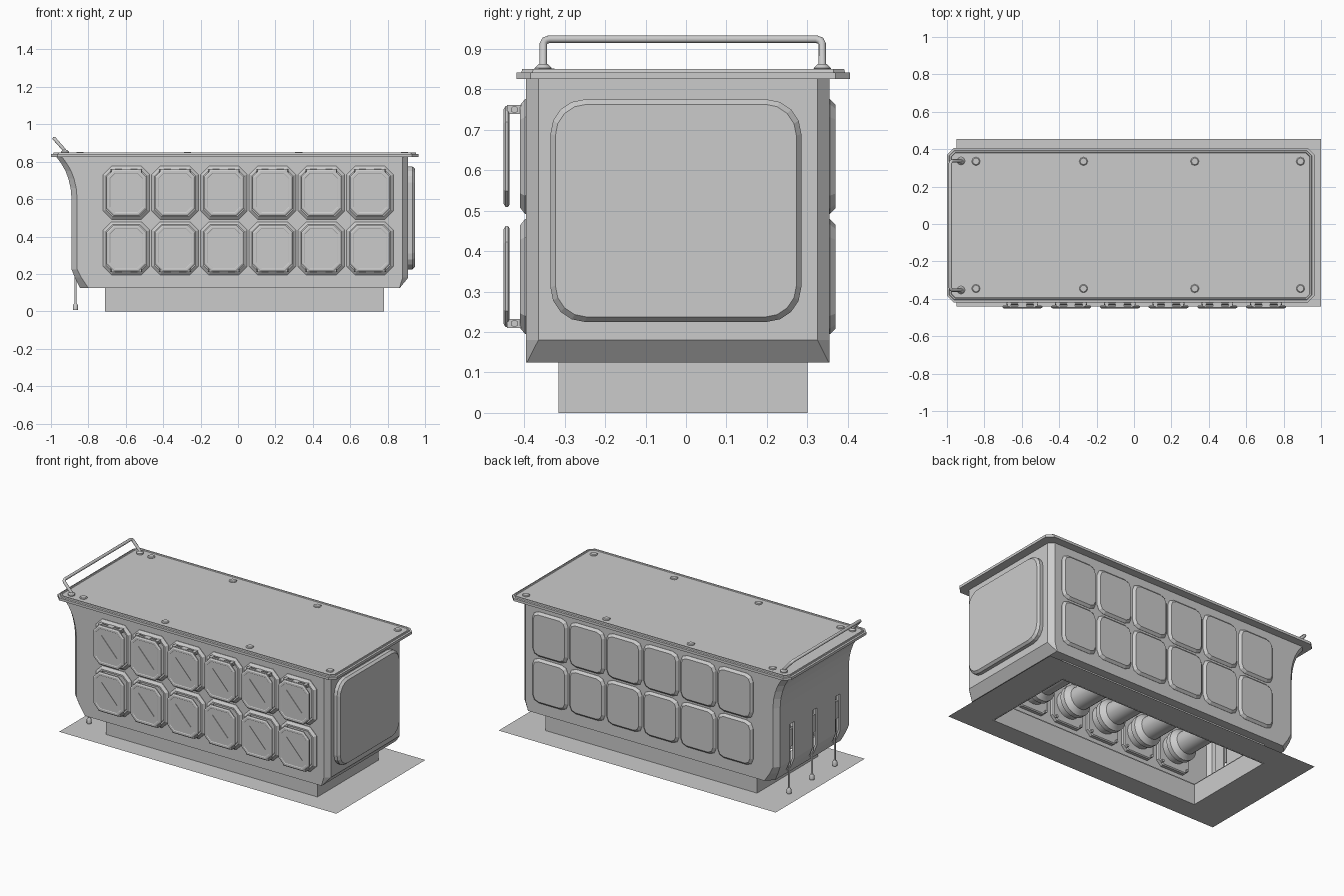
import bpy, bmesh, math
from mathutils import Vector

if "Cube" in bpy.data.objects:
    bpy.data.objects.remove(bpy.data.objects["Cube"])

smooth = []

def make(name, bm):
    bmesh.ops.recalc_face_normals(bm, faces=bm.faces)
    me = bpy.data.meshes.new(name)
    bm.to_mesh(me)
    bm.free()
    ob = bpy.data.objects.new(name, me)
    bpy.context.collection.objects.link(ob)
    return ob

def loft(name, loops, cap0=True, cap1=True):
    bm = bmesh.new()
    rows = [[bm.verts.new(p) for p in lp] for lp in loops]
    n = len(rows[0])
    for a, b in zip(rows, rows[1:]):
        for i in range(n):
            j = (i + 1) % n
            bm.faces.new((a[i], a[j], b[j], b[i]))
    if cap0:
        bm.faces.new(rows[0])
    if cap1:
        bm.faces.new(rows[-1])
    return make(name, bm)

def outline(w, h, c, seg=1):
    """Rectangle with cut (seg=1) or rounded corners"""
    pts = []
    for k, (sx, sy) in enumerate(((1, 1), (-1, 1), (-1, -1), (1, -1))):
        for i in range(seg + 1):
            a = math.pi / 2 * (k + i / seg)
            pts.append((sx * (w / 2 - c) + c * math.cos(a), sy * (h / 2 - c) + c * math.sin(a)))
    return pts

AXES = {'front': lambda u, v, d: (u, -d, v), 'back': lambda u, v, d: (u, d, v),
        'right': lambda u, v, d: (d, u, v), 'top': lambda u, v, d: (u, v, d)}

def plate(name, axis, loc, w, h, c, levels, seg=1):
    """Stacked outlines; levels are (inset, depth along the facing axis)"""
    loops = []
    for ins, d in levels:
        o = outline(w - 2 * ins, h - 2 * ins, max(c - ins * 0.6, 0.002), seg)
        loops.append([Vector(AXES[axis](u, v, d)) + Vector(loc) for u, v in o])
    return loft(name, loops)

def lathe(name, axis, loc, prof, seg=24):
    loops = []
    for r, d in prof:
        loops.append([Vector(AXES[axis](r * math.cos(2 * math.pi * i / seg),
                      r * math.sin(2 * math.pi * i / seg), d)) + Vector(loc) for i in range(seg)])
    ob = loft(name, loops)
    smooth.append(ob)
    return ob

def box(name, lo, hi):
    return loft(name, [[(lo[0], lo[1], z), (hi[0], lo[1], z), (hi[0], hi[1], z), (lo[0], hi[1], z)]
                       for z in (lo[2], hi[2])])

# hollow housing: flared left end, cut lower right edge, open at the pedestal
Y0, Y1 = -0.395, 0.355
def section(z, xl, xr, cl, cr, y0=Y0, y1=Y1):
    return [(xl + cl, y0, z), (xr - cr, y0, z), (xr, y0 + cr, z), (xr, y1 - cr, z),
            (xr - cr, y1, z), (xl + cl, y1, z), (xl, y1 - cl, z), (xl, y0 + cl, z)]
PX0, PX1, PY0, PY1 = -0.71, 0.78, -0.315, 0.30
rows = [section(0.125, PX0, PX1, .002, .002, PY0, PY1), section(0.125, -0.845, 0.865, .045, .002),
        section(0.18, -0.872, 0.91, .035, .03)]
for z, xl in ((.225, -.89), (.60, -.89), (.66, -.895), (.71, -.907), (.75, -.922), (.79, -.945), (.835, -.978)):
    rows.append(section(z, xl, 0.91, .03, .03))
housing = loft("housing", rows, False, False)
sol = housing.modifiers.new("wall", 'SOLIDIFY')
sol.thickness = 0.015
sol.offset = -1

# pedestal and thin floor flange
ped = loft("pedestal", [[(PX0, PY0, z), (PX1, PY0, z), (PX1, PY1, z), (PX0, PY1, z)] for z in (0, .13)], False, False)
m = ped.modifiers.new("wall", 'SOLIDIFY')
m.thickness = 0.01
m.offset = -1
loft("floor_flange", [[(PX0, PY0, .001), (PX1, PY0, .001), (PX1, PY1, .001), (PX0, PY1, .001)],
                      [(-.95, -.44, .001), (1, -.44, .001), (1, .455, .001), (-.95, .455, .001)]], False, False)

# slots in the left end with drop rods
for i, y in enumerate((0.205, -0.025, -0.255)):
    cut = box(f"slot_cutter_{i}", (-1.0, y - .022, .16), (-.84, y + .022, .46))
    cut.hide_render = True
    cut.hide_set(True)
    b = housing.modifiers.new("slot", 'BOOLEAN')
    b.object = cut
    b.operation = 'DIFFERENCE'
    b.solver = 'EXACT'
    box(f"slot_back_{i}", (-.855, y - .035, .15), (-.845, y + .035, .47))
    box(f"rod_holder_{i}", (-.884, y - .013, .31), (-.85, y + .013, .42))
    lathe(f"drop_rod_{i}", 'top', (-.869, y, 0), [(.006, .03), (.006, .32)], 12)
    lathe(f"rod_collar_{i}", 'top', (-.869, y, 0), [(.009, .19), (.009, .22)], 12)
    lathe(f"rod_foot_{i}", 'top', (-.869, y, 0), [(.014, .008), (.014, .032), (.008, .042)], 12)

# lid with raised lip, and its bolts
plate("lid", 'top', (-.018, -.007, 0), 1.964, .824, .035,
      [(0, .825), (0, .841), (.012, .842), (.014, .85), (.022, .85), (.025, .845)])
for x in (-.845, -.27, .325, .89):
    for y in (-.345, .335):
        lathe(f"lid_bolt_{x}_{y}", 'top', (x, y, 0), [(.023, .843), (.023, .848), (.018, .852)], 8)

# rounded panel on the right end
plate("end_panel", 'right', (0, -.025, .5), .62, .55, .085,
      [(0, .905), (0, .932), (.012, .946)], 4)

# hatches, doors, back panels and inner pipes
for col in range(6):
    x = -.597 + col * .2606
    for row, z in enumerate((.337, .634)):
        t = f"{row}_{col}"
        s = 1 if row else -1
        plate("hatch_frame_" + t, 'front', (x, 0, z), .25, .284, .045,
              [(0, .39), (0, .398), (.016, .411), (.026, .411), (.03, .398)])
        plate("door_" + t, 'front', (x, 0, z), .214, .25, .04,
              [(.006, .436), (0, .440), (0, .446), (.008, .451), (.018, .451), (.021, .449)])
        # diagonal rib on the door
        a, b = Vector((x - .055, 0, z + .06)), Vector((x + .055, 0, z - .06))
        n = Vector((.006, 0, .0055))
        loft("door_rib_" + t, [[p + Vector((0, y, 0)) for p in (a - n, b - n, b + n, a + n)]
                               for y in (-.445, -.4515)])
        # hinge barrel and lugs
        hz = z + s * .116
        bar = lathe("hinge_" + t, 'right', (x, -.424, hz), [(.009, -.085), (.009, .085)], 10)
        for k in (-.07, 0, .07):
            w = .022 if k == 0 else .01
            box(f"hinge_lug_{t}_{k}", (x + k - w, -.442, hz - .011), (x + k + w, -.40, hz + .011))
        plate("back_panel_" + t, 'back', (x, 0, z), .25, .284, .045,
              [(0, .35), (0, .356), (.014, .370)], 2)
        # inner tube with flange plate
        plate("pipe_plate_" + t, 'back', (x, 0, z), .22, .25, .03, [(0, -.385), (0, -.362), (.006, -.356)])
        lathe("pipe_" + t, 'back', (x, 0, z),
              [(.085, -.36), (.085, -.31), (.097, -.31), (.097, -.28), (.085, -.27),
               (.07, -.25), (.07, .345)], 24)
        for sx in (-1, 1):
            for sz in (-1, 1):
                lathe(f"plate_bolt_{t}_{sx}_{sz}", 'back', (x + sx * .09, 0, z + sz * .105),
                      [(.009, -.36), (.009, -.345)], 6)

# tilted grab rail with feet
cu = bpy.data.curves.new("grab_rail", 'CURVE')
cu.dimensions = '3D'
cu.bevel_depth = 0.0095
cu.bevel_resolution = 3
cu.use_fill_caps = True
half = [(-.922, -.353, .848), (-.928, -.353, .862), (-.972, -.353, .912), (-.979, -.349, .920), (-.982, -.338, .924)]
pts = half + [(p[0], -.016 - p[1], p[2]) for p in reversed(half)]
sp = cu.splines.new('POLY')
sp.points.add(len(pts) - 1)
for p, q in zip(sp.points, pts):
    p.co = (*q, 1)
bpy.context.collection.objects.link(bpy.data.objects.new("grab_rail", cu))
for y in (-.353, .337):
    lathe(f"rail_foot_{y}", 'top', (-.925, y, 0), [(.021, .843), (.021, .853), (.012, .862)], 16)

# smooth the turned parts
bpy.ops.object.select_all(action='DESELECT')
for ob in smooth:
    ob.select_set(True)
bpy.context.view_layer.objects.active = smooth[0]
bpy.ops.object.shade_smooth_by_angle(angle=math.radians(35))
